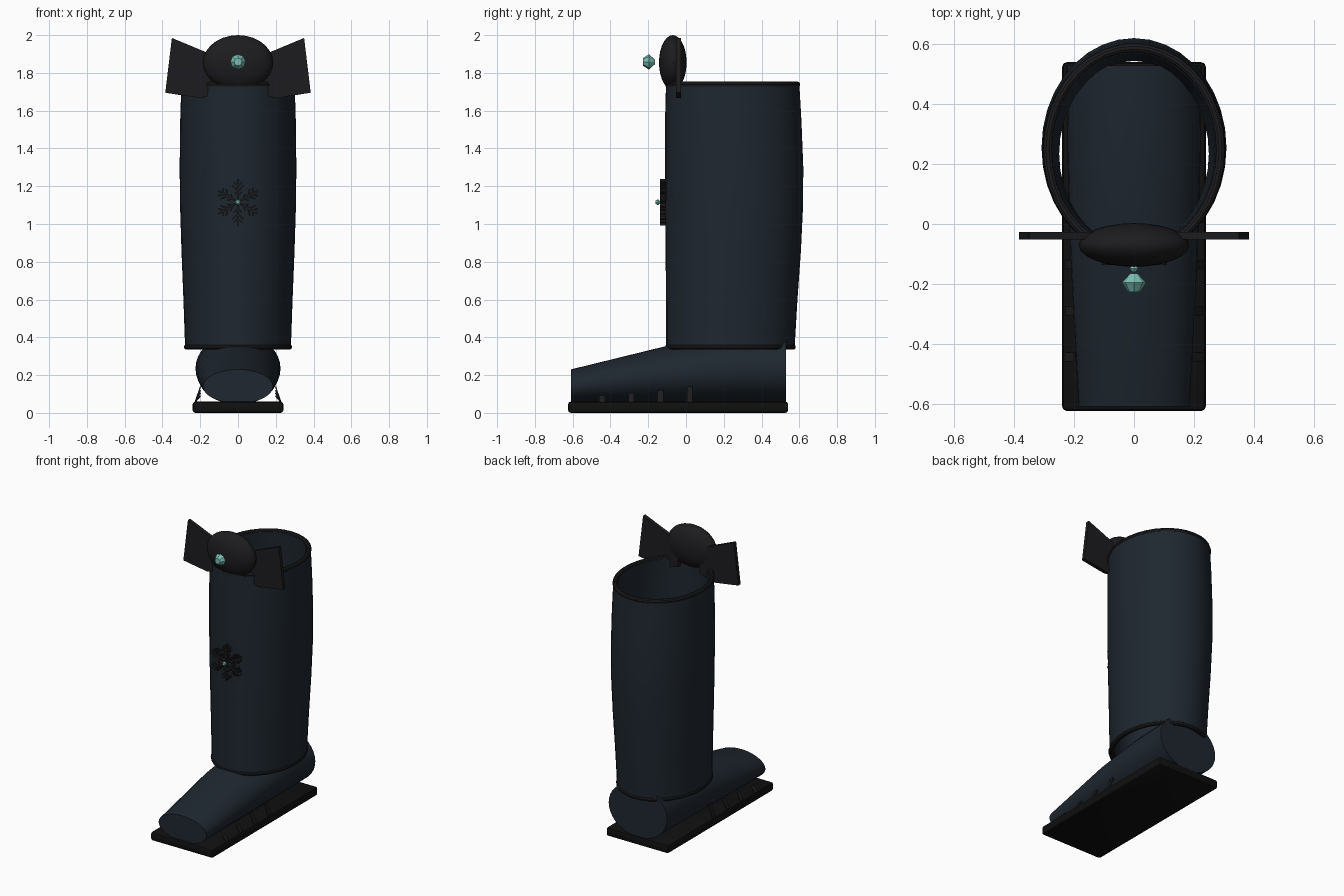
import bpy, bmesh
from math import sin, cos, pi, radians
from mathutils import Matrix, Vector

if "Cube" in bpy.data.objects:
    bpy.data.objects.remove(bpy.data.objects["Cube"])


def material(name, rgb):
    m = bpy.data.materials.new(name)
    m.diffuse_color = (*rgb, 1)
    m.use_nodes = True
    m.node_tree.nodes["Principled BSDF"].inputs["Base Color"].default_value = m.diffuse_color
    return m


LEATHER = material("navy_leather", (0.013, 0.020, 0.029))
TRIM = material("black_trim", (0.012, 0.012, 0.014))
SOLE = material("sole_rubber", (0.005, 0.005, 0.005))
GEM = material("teal_gem", (0.20, 0.52, 0.46))


def finish(name, bm, mat, smooth=True):
    bmesh.ops.recalc_face_normals(bm, faces=bm.faces)
    me = bpy.data.meshes.new(name)
    bm.to_mesh(me)
    bm.free()
    ob = bpy.data.objects.new(name, me)
    bpy.context.collection.objects.link(ob)
    me.materials.append(mat)
    if smooth:
        bpy.context.view_layer.objects.active = ob
        ob.select_set(True)
        bpy.ops.object.shade_smooth_by_angle(angle=radians(35))
        ob.select_set(False)
    return ob


def loft(name, rings, mat, closed=False, smooth=True):
    """Skin rings of points; closed joins last ring to first, else caps."""
    bm = bmesh.new()
    vs = [[bm.verts.new(p) for p in r] for r in rings]
    n = len(vs[0])
    pairs = list(zip(vs, vs[1:])) + ([(vs[-1], vs[0])] if closed else [])
    for a, b in pairs:
        for i in range(n):
            j = (i + 1) % n
            bm.faces.new((a[i], a[j], b[j], b[i]))
    if not closed:
        bm.faces.new(vs[0])
        bm.faces.new(vs[-1])
    return finish(name, bm, mat, smooth)


def flat_ring(z, rx, yc, ry, n=36):
    return [(rx * cos(2 * pi * i / n), yc + ry * sin(2 * pi * i / n), z) for i in range(n)]


def upright_ring(y, rx, zc, rz, n=36):
    return [(rx * cos(2 * pi * i / n), y, zc + rz * sin(2 * pi * i / n)) for i in range(n)]


def rim(name, z, rx, yc, ry, r):
    tube = [2 * pi * k / 10 for k in range(10)]
    return loft(name, [flat_ring(z + r * sin(a), rx + r * cos(a), yc, ry + r * cos(a))
                       for a in tube], TRIM, closed=True)


# Shaft: hollow tube, z / half width / centre y / half depth
profile = [(0.345, 0.280, 0.235, 0.340), (0.60, 0.289, 0.242, 0.348),
           (0.85, 0.299, 0.250, 0.358), (1.10, 0.307, 0.255, 0.365),
           (1.30, 0.309, 0.255, 0.366), (1.55, 0.306, 0.250, 0.361),
           (1.74, 0.300, 0.247, 0.353)]
inner = [(z, rx - 0.03, yc, ry - 0.03) for z, rx, yc, ry in reversed(profile)]
loft("shaft", [flat_ring(*p) for p in profile + inner], LEATHER, closed=True)
rim("top_rim", 1.738, 0.289, 0.247, 0.342, 0.016)
rim("ankle_rim", 0.349, 0.271, 0.235, 0.331, 0.015)

# Foot: elliptical sections from toe to heel
foot = [(-0.61, 0.185, 0.140, 0.090), (-0.10, 0.213, 0.200, 0.155),
        (0.22, 0.222, 0.225, 0.178), (0.53, 0.225, 0.235, 0.185)]
loft("foot", [upright_ring(*p) for p in foot], LEATHER)


# Sole: bevelled slab
def box(bm, size, mat4):
    bmesh.ops.create_cube(bm, size=1, matrix=mat4 @ Matrix.Diagonal((*size, 1)))


bm = bmesh.new()
box(bm, (0.48, 1.165, 0.06), Matrix.Translation((0, -0.042, 0.03)))
bmesh.ops.bevel(bm, geom=bm.edges[:], offset=0.015, segments=2, affect='EDGES', profile=0.5)
finish("sole", bm, SOLE)

# Small straps leaning from sole to foot on both sides
bm = bmesh.new()
for y, top in ((-0.445, 0.09), (-0.29, 0.105), (-0.135, 0.12), (0.02, 0.14)):
    for s in (-1, 1):
        a, b = Vector((s * 0.228, y, 0.055)), Vector((s * 0.198, y, top))
        rot = (b - a).to_track_quat('Z', 'Y').to_matrix().to_4x4()
        box(bm, (0.03, 0.006, (b - a).length) if abs(rot[1][0]) > 0.5
            else (0.006, 0.03, (b - a).length),
            Matrix.Translation((a + b) / 2) @ rot)
finish("side_straps", bm, TRIM, False)

# Bow: flattened knot and two flat wings
bm = bmesh.new()
bmesh.ops.create_uvsphere(bm, u_segments=24, v_segments=14, radius=1,
                          matrix=Matrix.Translation((0, -0.07, 1.855))
                          @ Matrix.Diagonal((0.185, 0.073, 0.145, 1)))
finish("bow_knot", bm, TRIM)
wing = [(0.08, 1.87), (0.08, 1.70), (0.20, 1.666), (0.385, 1.695), (0.35, 1.985), (0.17, 1.91)]
for s, side in ((-1, "left"), (1, "right")):
    loft("bow_wing_" + side, [[(s * x, y, z) for x, z in wing] for y in (-0.052, -0.027)],
         TRIM, smooth=False)

# Snowflake: six branched arms
bm = bmesh.new()
centre = Matrix.Translation((0, -0.123, 1.115))


def bar(m, length, w):
    box(bm, (w, 0.028, length), m @ Matrix.Translation((0, 0, length / 2)))


for k in range(6):
    arm = centre @ Matrix.Rotation(k * pi / 3, 4, 'Y')
    bar(arm, 0.122, 0.011)
    for h, length in ((0.035, 0.028), (0.06, 0.042), (0.085, 0.032)):
        for s in (-1, 1):
            bar(arm @ Matrix.Translation((0, 0, h)) @ Matrix.Rotation(s * pi / 4, 4, 'Y'),
                length, 0.008)
finish("snowflake", bm, TRIM, False)


# Gems: faceted, front table, girdle and tapered back
def gem(name, y, z, r):
    loft(name, [upright_ring(y - 0.75 * r, 0.5 * r, z, 0.5 * r, 8),
                upright_ring(y, r, z, r, 8),
                upright_ring(y + 0.75 * r, 0.3 * r, z, 0.3 * r, 8)], GEM, smooth=False)


gem("bow_gem", -0.196, 1.858, 0.041)
gem("snowflake_gem", -0.149, 1.115, 0.016)
